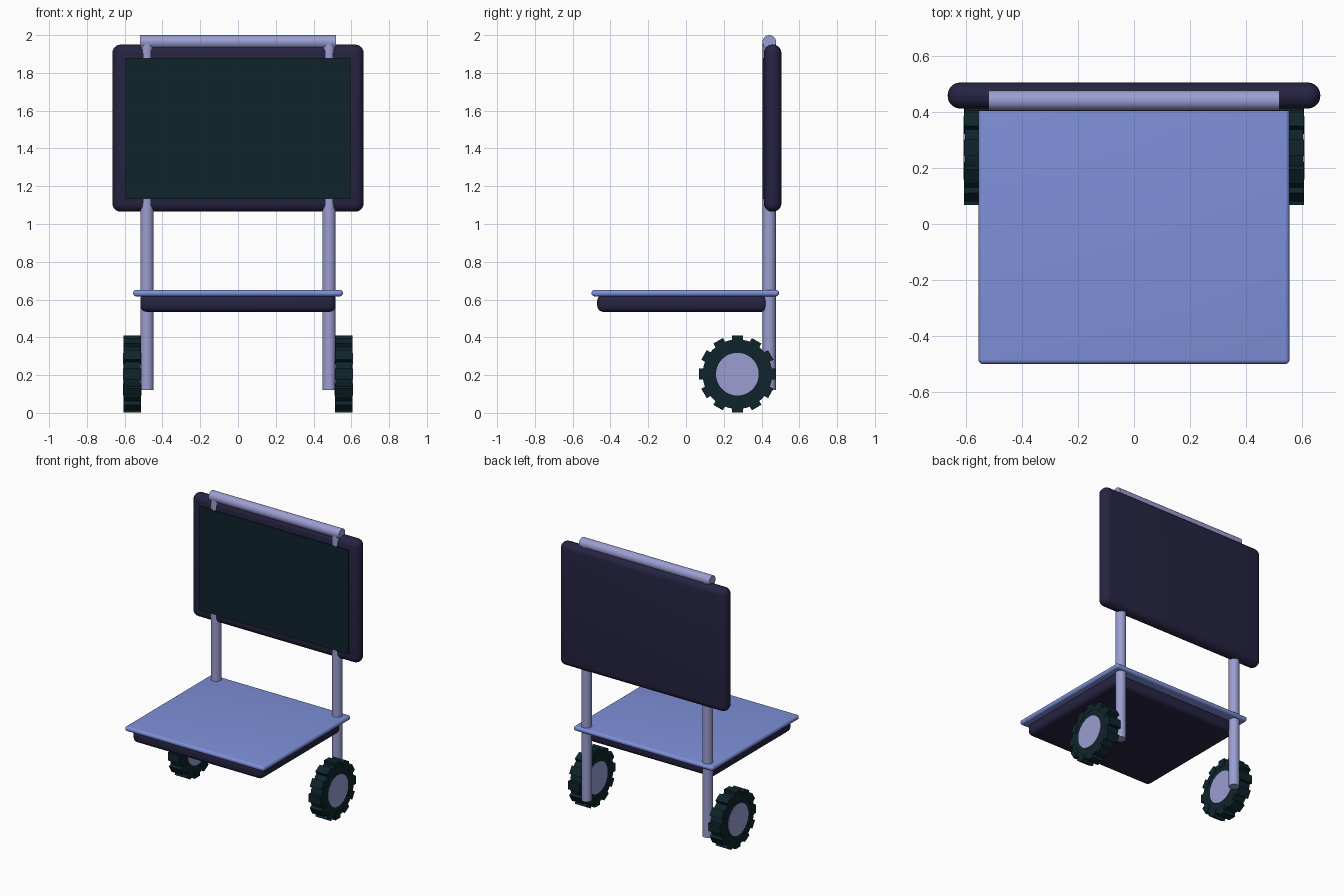
import bpy, bmesh, math
from mathutils import Matrix, Vector

cube = bpy.data.objects.get("Cube")
if cube:
    bpy.data.objects.remove(cube, do_unlink=True)


def material(name, rgb):
    m = bpy.data.materials.new(name)
    m.use_nodes = True
    m.diffuse_color = (*rgb, 1)
    m.node_tree.nodes["Principled BSDF"].inputs["Base Color"].default_value = (*rgb, 1)
    return m


lavender = material("lavender metal", (0.33, 0.34, 0.64))
blue = material("tray blue", (0.21, 0.28, 0.70))
navy = material("dark navy", (0.019, 0.017, 0.054))
dark = material("dark teal", (0.0045, 0.018, 0.025))


def finish(name, bm, mat):
    mesh = bpy.data.meshes.new(name)
    bm.to_mesh(mesh)
    bm.free()
    mesh.materials.append(mat)
    ob = bpy.data.objects.new(name, mesh)
    bpy.context.collection.objects.link(ob)
    bpy.ops.object.select_all(action="DESELECT")
    ob.select_set(True)
    bpy.context.view_layer.objects.active = ob
    bpy.ops.object.shade_smooth_by_angle(angle=math.radians(35))
    return ob


def add_box(bm, lo, hi):
    lo, hi = Vector(lo), Vector(hi)
    mat = Matrix.Translation((lo + hi) / 2) @ Matrix.Diagonal((*(hi - lo), 1))
    return bmesh.ops.create_cube(bm, size=1, matrix=mat)["verts"]


def box(name, lo, hi, mat, radius=0):
    bm = bmesh.new()
    add_box(bm, lo, hi)
    if radius:
        bmesh.ops.bevel(bm, geom=bm.edges[:], offset=radius, segments=6,
                        profile=0.5, affect="EDGES")
    return finish(name, bm, mat)


def add_cylinder(bm, start, end, radius, sides):
    start, end = Vector(start), Vector(end)
    axis = end - start
    mat = Matrix.Translation((start + end) / 2) @ axis.to_track_quat("Z", "Y").to_matrix().to_4x4()
    bmesh.ops.create_cone(bm, cap_ends=True, segments=sides, radius1=radius,
                          radius2=radius, depth=axis.length, matrix=mat)


def cylinder(name, start, end, radius, mat, sides=32):
    bm = bmesh.new()
    add_cylinder(bm, start, end, radius, sides)
    return finish(name, bm, mat)


# Backrest panel with its inset board
box("back_panel", (-0.665, 0.412, 1.065), (0.665, 0.505, 1.95), navy, 0.045)
box("board", (-0.595, 0.404, 1.132), (0.595, 0.413, 1.88), dark)

# Tray and its underside
box("tray_top", (-0.555, -0.5, 0.617), (0.555, 0.492, 0.651), blue, 0.016)
box("tray_base", (-0.517, -0.47, 0.535), (0.517, 0.432, 0.625), navy, 0.032)

# Handle bar across the top
cylinder("handle_bar", (-0.519, 0.441, 1.964), (0.519, 0.441, 1.964), 0.036, lavender)

WHEEL = Vector((0, 0.272, 0.205))
for side, label in ((1, "left"), (-1, "right")):
    # Upright post
    cylinder(label + "_post", (side * 0.482, 0.441, 0.12), (side * 0.482, 0.441, 1.965),
             0.035, lavender)

    # Tyre with twelve tread blocks
    inner, outer = side * 0.516, side * 0.604
    bm = bmesh.new()
    add_cylinder(bm, WHEEL + Vector((inner, 0, 0)), WHEEL + Vector((outer, 0, 0)), 0.184, 48)
    for i in range(12):
        verts = add_box(bm, (min(inner, outer) - 0.002, -0.029, 0.15),
                        (max(inner, outer) + 0.002, 0.029, 0.204))
        turn = Matrix.Translation(WHEEL) @ Matrix.Rotation(i * math.tau / 12, 4, "X")
        bmesh.ops.transform(bm, matrix=turn, verts=verts)
    finish(label + "_tyre", bm, dark)

    # Hub disc showing on both faces
    cylinder(label + "_hub", WHEEL + Vector((side * 0.512, 0, 0)),
             WHEEL + Vector((side * 0.608, 0, 0)), 0.113, lavender, 40)
